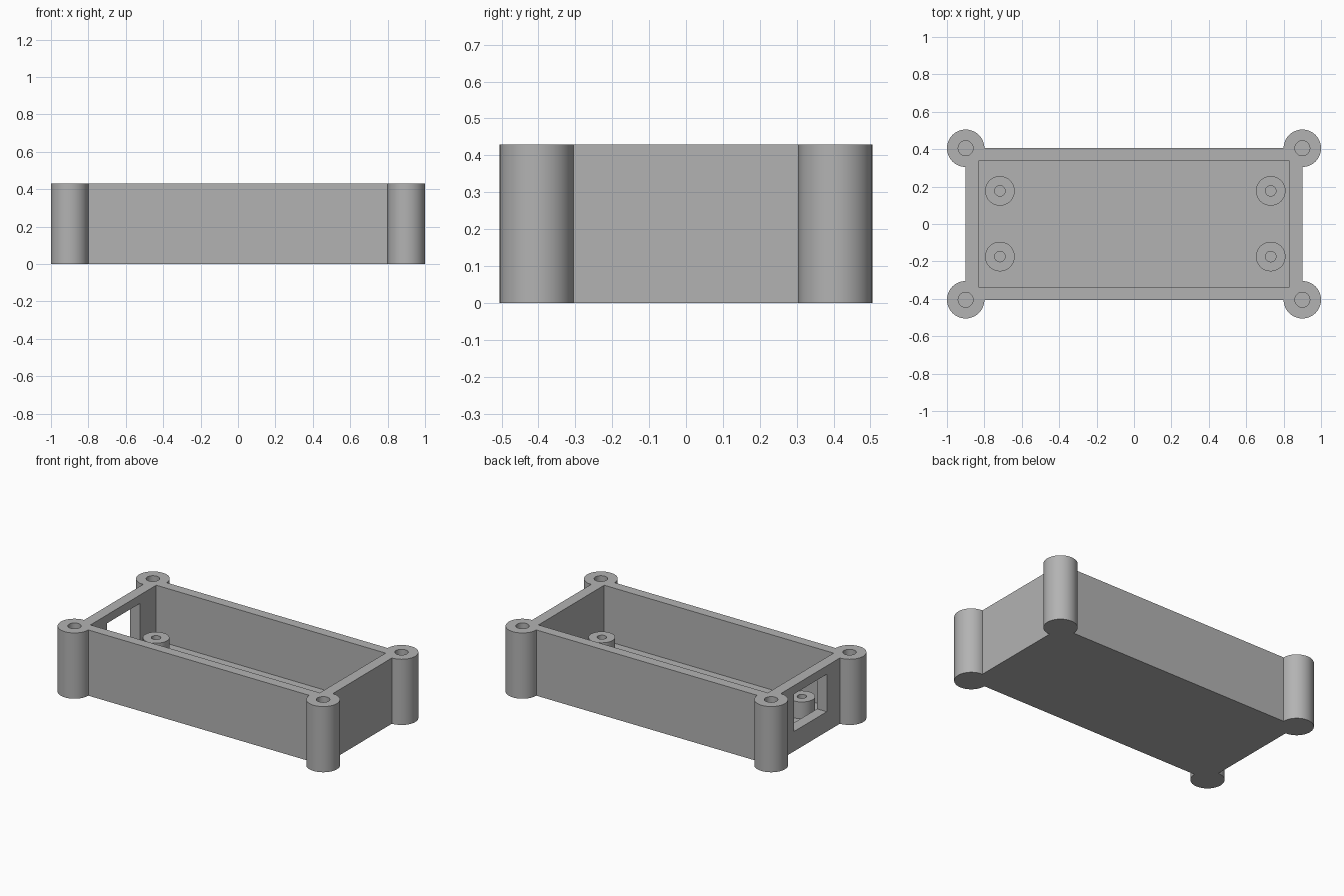
import bpy
from math import radians

cube = bpy.data.objects.get("Cube")
if cube:
    bpy.data.objects.remove(cube, do_unlink=True)

HEIGHT, FLOOR = 0.43, 0.07
POST_X, POST_Y = 0.9, 0.405

grey = bpy.data.materials.new("plain grey")
grey.use_nodes = True
colour = (0.45, 0.45, 0.45, 1)
grey.diffuse_color = colour
grey.node_tree.nodes["Principled BSDF"].inputs["Base Color"].default_value = colour


def box(name, low, high):
    centre = [(a + b) / 2 for a, b in zip(low, high)]
    bpy.ops.mesh.primitive_cube_add(size=1, location=centre)
    obj = bpy.context.object
    obj.name = name
    obj.scale = [b - a for a, b in zip(low, high)]
    bpy.ops.object.transform_apply(location=True, rotation=True, scale=True)
    obj.data.materials.append(grey)
    return obj


def cylinder(name, x, y, radius, bottom, top):
    bpy.ops.mesh.primitive_cylinder_add(
        vertices=64, radius=radius, depth=top - bottom,
        location=(x, y, (top + bottom) / 2))
    obj = bpy.context.object
    obj.name = name
    obj.data.materials.append(grey)
    return obj


def combine(target, tool, operation):
    # Apply a boolean and discard its tool
    mod = target.modifiers.new(operation.lower(), "BOOLEAN")
    mod.operation, mod.solver, mod.object = operation, "EXACT", tool
    bpy.context.view_layer.objects.active = target
    bpy.ops.object.modifier_apply(modifier=mod.name)
    bpy.data.objects.remove(tool, do_unlink=True)


def smooth(obj):
    bpy.ops.object.select_all(action="DESELECT")
    obj.select_set(True)
    bpy.context.view_layer.objects.active = obj
    bpy.ops.object.shade_smooth_by_angle(angle=radians(30))


# Casing with a round screw post on each corner
casing = box("casing", (-POST_X, -POST_Y, 0), (POST_X, POST_Y, HEIGHT))
corners = [(sx * POST_X, sy * POST_Y) for sx in (-1, 1) for sy in (-1, 1)]
for x, y in corners:
    combine(casing, cylinder("screw_post", x, y, 0.1, 0, HEIGHT), "UNION")

# Open cavity, end window and blind screw holes
combine(casing, box("cavity", (-0.83, -0.34, FLOOR), (0.83, 0.34, 0.6)), "DIFFERENCE")
combine(casing, box("window", (-1.1, -0.17, 0.13), (-0.8, 0.17, 0.375)), "DIFFERENCE")
for x, y in corners:
    combine(casing, cylinder("screw_hole", x, y, 0.04, FLOOR, 0.6), "DIFFERENCE")
smooth(casing)

# Hollow board supports standing on the floor
for x, side in ((-0.717, "right"), (0.731, "left")):
    for y, end in ((-0.174, "front"), (0.177, "back")):
        support = cylinder(f"{end}_{side}_board_support", x, y, 0.079, FLOOR - 0.01, 0.18)
        combine(support, cylinder("support_hole", x, y, 0.028, FLOOR, 0.3), "DIFFERENCE")
        smooth(support)
